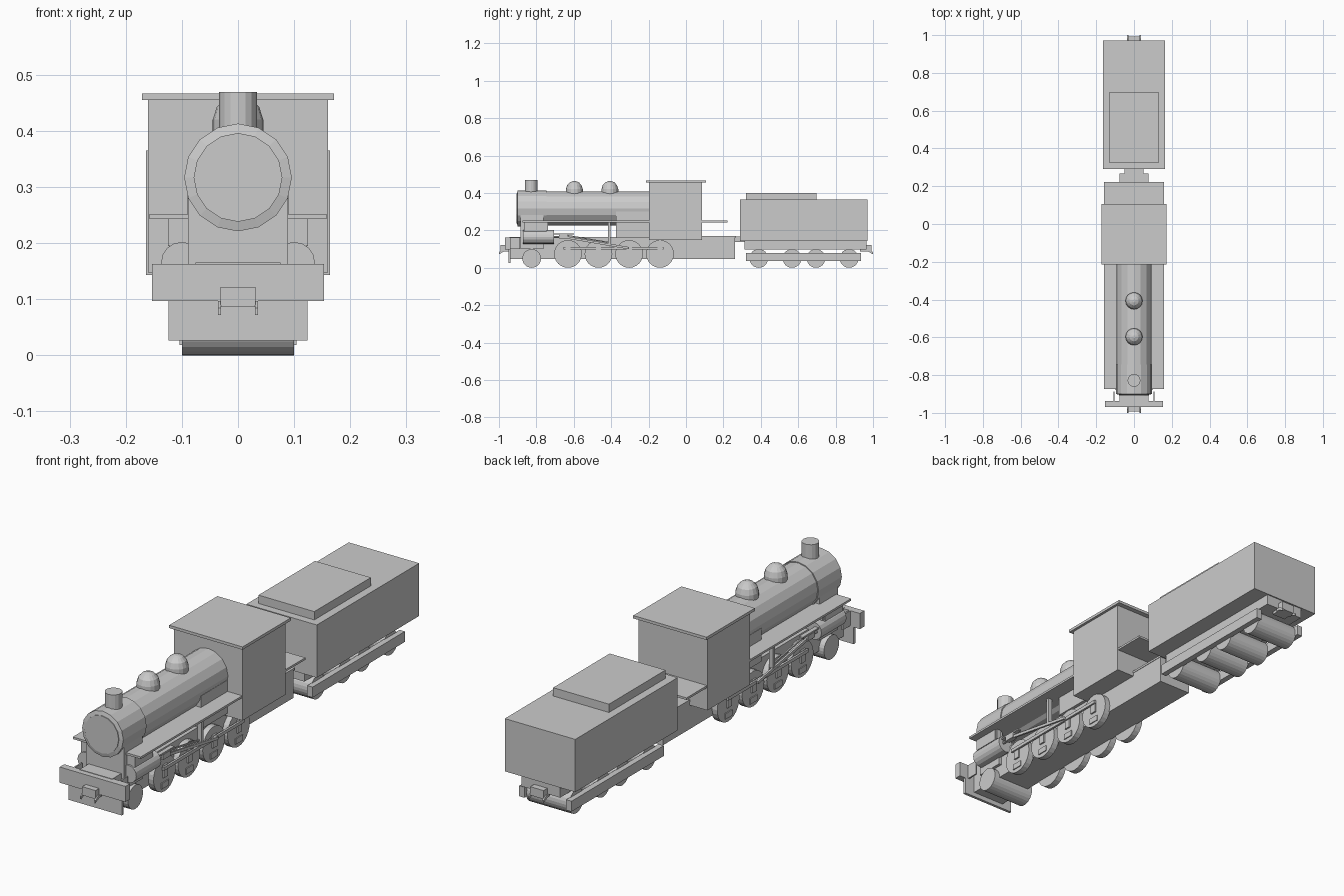
import bpy, bmesh, math
from mathutils import Vector

if "Cube" in bpy.data.objects:
    bpy.data.objects.remove(bpy.data.objects["Cube"])


def make(name, bm):
    bmesh.ops.recalc_face_normals(bm, faces=bm.faces)
    me = bpy.data.meshes.new(name)
    bm.to_mesh(me)
    bm.free()
    ob = bpy.data.objects.new(name, me)
    bpy.context.collection.objects.link(ob)
    return ob


def mirror(ob):
    ob.modifiers.new("mirror", 'MIRROR').use_axis = (True, False, False)
    return ob


def box(name, x, y, z):
    """Box from (min, max) ranges."""
    bm = bmesh.new()
    bmesh.ops.create_cube(bm, size=1)
    for v in bm.verts:
        v.co = [r[0] + (c + 0.5) * (r[1] - r[0]) for c, r in zip(v.co, (x, y, z))]
    return make(name, bm)


def lathe(name, profile, centre, axis='Z', n=16):
    """Revolve (radius, height) points about an axis through centre."""
    bm = bmesh.new()
    rings = []
    for r, h in profile:
        ring = []
        for i in range(n):
            a = 2 * math.pi * i / n
            c, s = r * math.cos(a), r * math.sin(a)
            co = {'X': (h, c, s), 'Y': (c, h, s), 'Z': (c, s, h)}[axis]
            ring.append(bm.verts.new(Vector(co) + Vector(centre)))
        rings.append(ring)
    for a, b in zip(rings, rings[1:]):
        for i in range(n):
            j = (i + 1) % n
            bm.faces.new((a[i], a[j], b[j], b[i]))
    bm.faces.new(rings[0])
    bm.faces.new(rings[-1])
    return make(name, bm)


def prism(name, outline, x):
    """Extrude a (y, z) outline across an x range."""
    bm = bmesh.new()
    f = bm.faces.new([bm.verts.new((x[0], y, z)) for y, z in outline])
    new = bmesh.ops.extrude_face_region(bm, geom=[f])['geom']
    for v in new:
        if isinstance(v, bmesh.types.BMVert):
            v.co.x = x[1]
    return make(name, bm)


def bar(name, p, q, w, x):
    """Straight rod between two (y, z) points."""
    a, b = Vector(p), Vector(q)
    d = (b - a).normalized() * w / 2
    n = Vector((-d.y, d.x))
    return mirror(prism(name, [a + n, b + n, b - n, a - n], x))


# Boiler, smokebox and door
BZ = 0.317
lathe("boiler", [(0.092, -0.76), (0.092, -0.19)], (0, 0, BZ), 'Y')
lathe("smokebox", [(0.079, -0.907), (0.079, -0.904), (0.096, -0.9), (0.096, -0.745)], (0, 0, BZ), 'Y')
lathe("chimney", [(0.034, 0.39), (0.034, 0.469)], (0, -0.828, 0))
for i, y in enumerate((-0.597, -0.407)):
    lathe(f"dome_{i}", [(0.045, 0.385), (0.045, 0.42), (0.038, 0.442),
                        (0.024, 0.457), (0.008, 0.463)], (0, y, 0))
box("smokebox_saddle", (-0.089, 0.089), (-0.885, -0.762), (0.1, 0.30))
box("firebox", (-0.09, 0.09), (-0.375, -0.19), (0.16, 0.30))

# Frame, running board and cab
box("main_frame", (-0.076, 0.076), (-0.945, 0.262), (0.046, 0.165))
box("frame_deck", (-0.078, 0.078), (0.08, 0.268), (0.162, 0.171))
box("running_board", (-0.158, 0.158), (-0.873, 0.222), (0.243, 0.252))
box("cab", (-0.16, 0.16), (-0.198, 0.086), (0.148, 0.457))
box("cab_roof", (-0.171, 0.171), (-0.214, 0.107), (0.455, 0.467))
box("drawbar", (-0.05, 0.05), (0.25, 0.33), (0.138, 0.166))

# Front beam and guard plate
box("buffer_beam", (-0.153, 0.153), (-0.968, -0.938), (0.097, 0.163))
box("guard_plate", (-0.124, 0.124), (-0.95, -0.938), (0.026, 0.1))
mirror(box("beam_bracket", (0.103, 0.109), (-0.94, -0.888), (0.1, 0.163)))

# Couplers at both ends with small side hooks
for name, s in (("front", -1), ("rear", 1)):
    box(name + "_coupler", (-0.031, 0.031), sorted((s * 0.93, s * 0.992)), (0.086, 0.122))
    mirror(prism(name + "_hook", [(s * 0.96, 0.096), (s * 0.98, 0.097), (s * 1.0, 0.084),
                                 (s * 1.0, 0.072), (s * 0.975, 0.086), (s * 0.96, 0.086)],
                 (0.03, 0.036)))

# Cylinders and valve gear
mirror(lathe("steam_cylinder", [(0.037, -0.872), (0.037, -0.706)], (0.1, 0, 0.165), 'Y'))
mirror(box("valve_chest", (0.085, 0.125), (-0.865, -0.745), (0.195, 0.245)))
mirror(lathe("piston_rod", [(0.006, -0.71), (0.006, -0.64)], (0.113, 0, 0.165), 'Y', 8))
mirror(box("crosshead", (0.104, 0.126), (-0.678, -0.63), (0.156, 0.178)))
bar("slide_bar", (-0.71, 0.181), (-0.6, 0.181), 0.006, (0.106, 0.124))
bar("connecting_rod", (-0.66, 0.166), (-0.305, 0.105), 0.012, (0.115, 0.123))
bar("valve_rod", (-0.63, 0.172), (-0.41, 0.135), 0.006, (0.107, 0.113))
bar("coupling_rod", (-0.655, 0.105), (-0.12, 0.105), 0.014, (0.105, 0.114))
mirror(box("valve_link", (0.104, 0.122), (-0.417, -0.405), (0.125, 0.245)))
mirror(box("board_bracket", (0.1, 0.12), (-0.746, -0.738), (0.2, 0.245)))

# Driving wheels with crank bosses and counterweights
for i, y in enumerate((-0.631, -0.468, -0.304, -0.139)):
    mirror(lathe(f"driving_wheel_{i}", [(0.074, 0.072), (0.074, 0.1)], (0, y, 0.074), 'X', 24))
    mirror(box(f"crank_{i}", (0.095, 0.107), (y - 0.014, y + 0.014), (0.062, 0.115)))
    mirror(box(f"counterweight_{i}", (0.095, 0.104), (y - 0.024, y + 0.024), (0.018, 0.042)))

# Small carrying wheels
lathe("leading_wheel", [(0.05, -0.1), (0.05, 0.1)], (0, -0.825, 0.05), 'X', 24)
for i, y in enumerate((0.389, 0.567, 0.695, 0.872)):
    lathe(f"tender_wheel_{i}", [(0.05, -0.1), (0.05, 0.1)], (0, y, 0.05), 'X', 24)

# Tender
box("tender_body", (-0.164, 0.164), (0.29, 0.971), (0.143, 0.365))
box("coal_hatch", (-0.13, 0.13), (0.322, 0.698), (0.36, 0.4))
box("tender_underframe", (-0.09, 0.09), (0.313, 0.966), (0.098, 0.145))
mirror(box("bogie_side_bar", (0.097, 0.122), (0.322, 0.936), (0.036, 0.08)))
